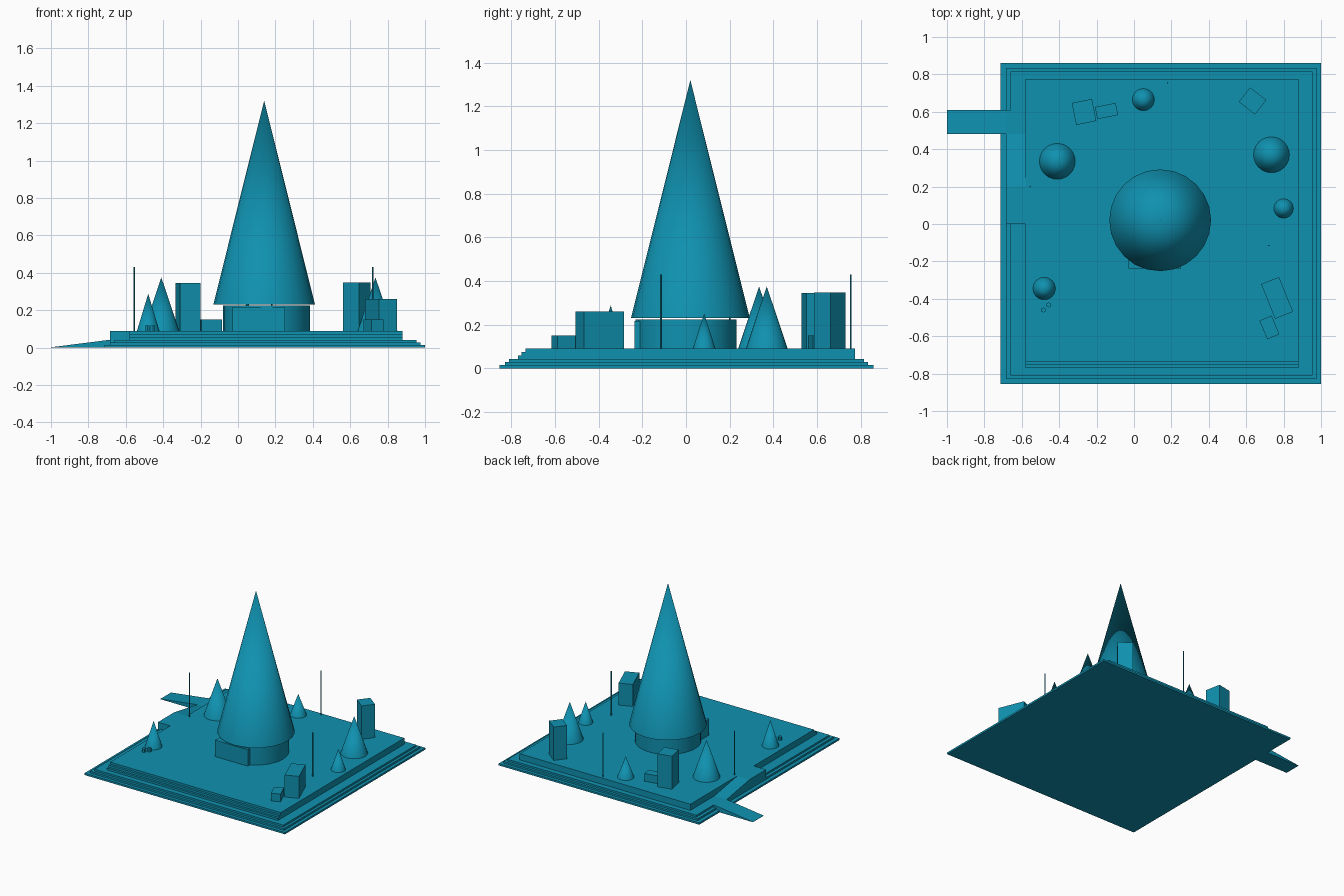
import bpy, bmesh
from math import radians
from mathutils import Matrix, Vector

default = bpy.data.objects.get("Cube")
if default:
    bpy.data.objects.remove(default, do_unlink=True)

TEAL = (0.005, 0.285, 0.434, 1)
teal = bpy.data.materials.new("teal")
teal.use_nodes = True
teal.diffuse_color = TEAL
teal.node_tree.nodes["Principled BSDF"].inputs["Base Color"].default_value = TEAL

GROUND = 0.09  # top of the upper terrace


def finish(name, bm, smooth=False):
    mesh = bpy.data.meshes.new(name)
    bmesh.ops.recalc_face_normals(bm, faces=bm.faces)
    bm.to_mesh(mesh)
    bm.free()
    mesh.materials.append(teal)
    obj = bpy.data.objects.new(name, mesh)
    bpy.context.collection.objects.link(obj)
    if smooth:
        bpy.ops.object.select_all(action="DESELECT")
        obj.select_set(True)
        bpy.context.view_layer.objects.active = obj
        bpy.ops.object.shade_smooth_by_angle(angle=radians(35))
    return obj


def box(name, center, size, z0, z1, turn=0):
    bm = bmesh.new()
    place = (Matrix.Translation((*center, (z0 + z1) / 2))
             @ Matrix.Rotation(radians(turn), 4, "Z")
             @ Matrix.Diagonal((*size, z1 - z0, 1)))
    bmesh.ops.create_cube(bm, size=1, matrix=place)
    return finish(name, bm)


def slab(name, x0, x1, y0, y1, z0, z1):
    return box(name, ((x0 + x1) / 2, (y0 + y1) / 2), (x1 - x0, y1 - y0), z0, z1)


def round_part(name, center, r0, r1, z0, z1, sides=24, caps=True):
    bm = bmesh.new()
    bmesh.ops.create_cone(bm, cap_ends=caps, segments=sides, radius1=r0, radius2=r1,
                          depth=z1 - z0, matrix=Matrix.Translation((*center, (z0 + z1) / 2)))
    bmesh.ops.remove_doubles(bm, verts=bm.verts, dist=1e-5)
    return finish(name, bm, smooth=sides > 8)


def prism(name, profile, sweep):
    bm = bmesh.new()
    face = bm.faces.new([bm.verts.new(p) for p in profile])
    made = bmesh.ops.extrude_face_region(bm, geom=[face])["geom"]
    verts = [v for v in made if isinstance(v, bmesh.types.BMVert)]
    bmesh.ops.translate(bm, verts=verts, vec=Vector(sweep))
    return finish(name, bm)


# Stepped plinth
for i, inset in enumerate((0, 0.025, 0.045)):
    slab(f"plinth_step_{i + 1}", -0.715 + inset * 1.2, 1 - inset,
         -0.855 + inset, 0.86 - inset, i * 0.014, (i + 1) * 0.014)

# Upper terrace with three front steps
for i, front in enumerate((-0.77, -0.753, -0.735)):
    slab(f"terrace_step_{i + 1}", -0.58, 0.88, front, 0.775,
         0.042 + i * 0.016, 0.042 + (i + 1) * 0.016)

# Entry ramp from the ground, then a side ramp up to the terrace
prism("entry_ramp", [(-1, 0.48, 0), (-0.66, 0.48, 0), (-0.66, 0.48, 0.042),
                     (-0.685, 0.48, 0.042), (-1, 0.48, 0.002)], (0, 0.13, 0))
prism("side_ramp", [(-0.685, 0, 0), (-0.685, 0, GROUND), (-0.685, 0.2, GROUND),
                    (-0.685, 0.48, 0.042), (-0.685, 0.48, 0)], (0.107, 0, 0))

# Main round hall with its tall hollow roof and front porch
round_part("hall_wall", (0.153, 0), 0.232, 0.232, GROUND, 0.224, 32)
round_part("hall_roof", (0.14, 0.02), 0.272, 0, 0.23, 1.32, 24, caps=False)
slab("front_porch", -0.03, 0.25, -0.237, -0.05, GROUND, 0.217)

# Trees: centre, radius, tip height
trees = [((-0.41, 0.335), 0.096, 0.375), ((0.735, 0.37), 0.096, 0.375),
         ((0.80, 0.083), 0.052, 0.25), ((0.05, 0.665), 0.059, 0.25),
         ((-0.48, -0.345), 0.06, 0.288)]
for i, (center, radius, tip) in enumerate(trees):
    round_part(f"tree_{i + 1}", center, radius, 0, GROUND, tip)

# Outbuildings: centre, footprint, top height, turn
buildings = [((-0.267, 0.599), (0.11, 0.12), 0.345, 11.5),
             ((-0.147, 0.604), (0.113, 0.066), 0.15, 11.5),
             ((0.634, 0.658), (0.11, 0.098), 0.348, -38),
             ((0.765, -0.395), (0.103, 0.2), 0.26, 22),
             ((0.724, -0.553), (0.07, 0.108), 0.15, 23)]
for i, (center, size, top, turn) in enumerate(buildings):
    box(f"outbuilding_{i + 1}", center, size, GROUND, top, turn)

# Slim poles
for i, center in enumerate([(-0.555, 0.2), (0.72, -0.115), (0.18, 0.755)]):
    round_part(f"pole_{i + 1}", center, 0.004, 0.004, GROUND, 0.43, 8)

# Small stumps beside the front tree
for i, center in enumerate([(-0.455, -0.433), (-0.484, -0.46)]):
    round_part(f"stump_{i + 1}", center, 0.014, 0.014, GROUND, 0.117, 6)
